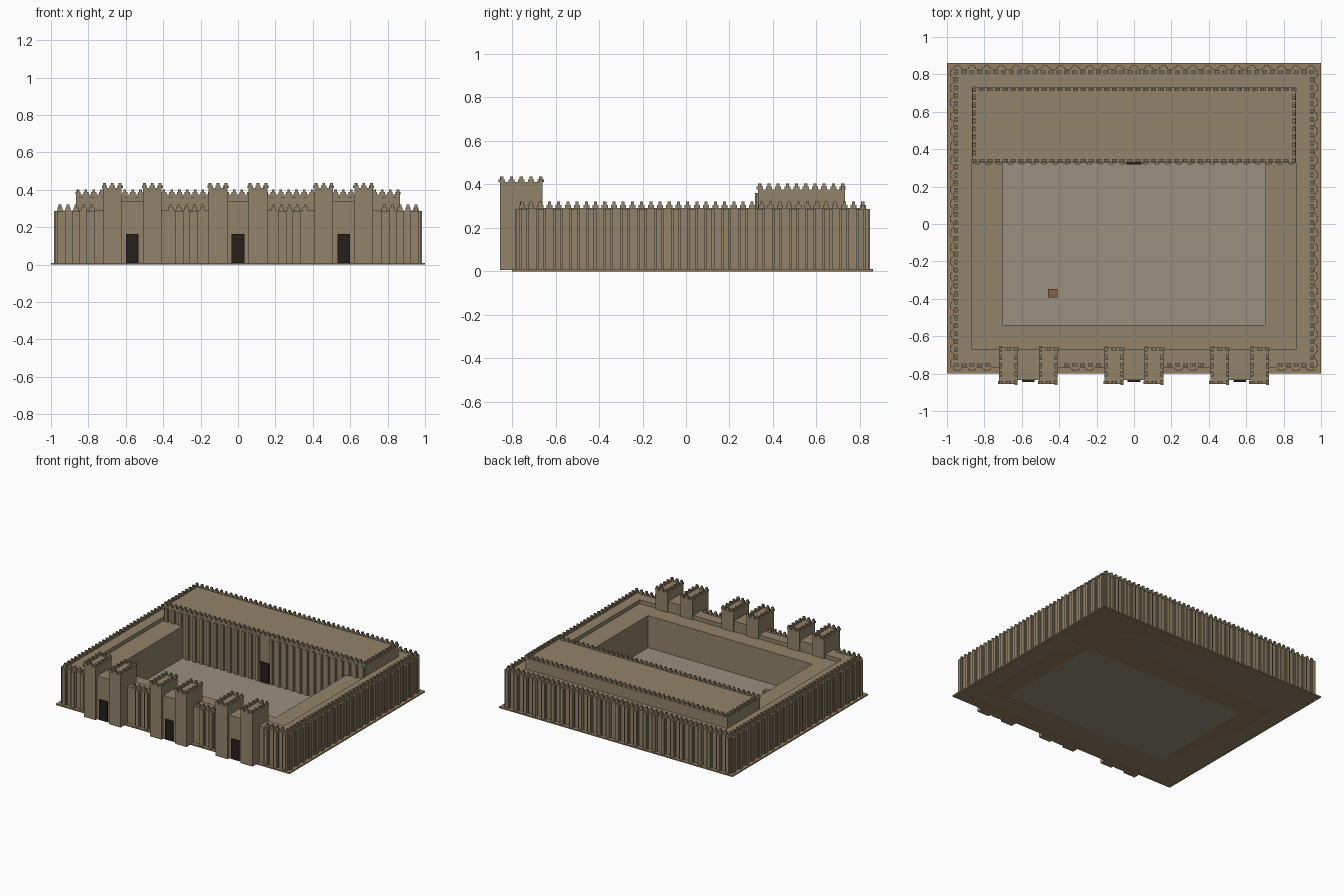
import bpy, bmesh
from mathutils import Matrix, Vector

if "Cube" in bpy.data.objects:
    bpy.data.objects.remove(bpy.data.objects["Cube"])


def mat(name, c):
    m = bpy.data.materials.new(name)
    m.diffuse_color = (*c, 1)
    m.use_nodes = True
    m.node_tree.nodes["Principled BSDF"].inputs["Base Color"].default_value = m.diffuse_color
    return m


BRICK = mat("mud_brick", (0.29, 0.23, 0.145))
EARTH = mat("earth", (0.30, 0.21, 0.12))
PAVING = mat("paving", (0.32, 0.28, 0.21))
DARK = mat("dark_door", (0.02, 0.014, 0.012))
ALTAR = mat("altar_brick", (0.23, 0.12, 0.06))


def build(name, boxes, material):
    """One object from boxes given as (x0, x1, y0, y1, z0, z1)."""
    bm = bmesh.new()
    for x0, x1, y0, y1, z0, z1 in boxes:
        m = Matrix.Translation(((x0 + x1) / 2, (y0 + y1) / 2, (z0 + z1) / 2))
        bmesh.ops.create_cube(bm, size=1, matrix=m @ Matrix.Diagonal((x1 - x0, y1 - y0, z1 - z0, 1)))
    me = bpy.data.meshes.new(name)
    bm.to_mesh(me)
    bm.free()
    me.materials.append(material)
    ob = bpy.data.objects.new(name, me)
    bpy.context.collection.objects.link(ob)
    return ob


def centred(x, y, sx, sy, z0, z1):
    return (x - sx / 2, x + sx / 2, y - sy / 2, y + sy / 2, z0, z1)


def row(a, b, pitch):
    """Evenly spaced points from a to b, both ends included."""
    a, b = Vector(a), Vector(b)
    n = max(1, round((b - a).length / pitch))
    return [a.lerp(b, i / n) for i in range(n + 1)]


def merlons(x0, x1, y0, y1, z, h, pitch=0.042, skip=lambda p: False):
    """Stepped battlements around a rectangle."""
    out = []
    for a, b in (((x0, y0), (x1, y0)), ((x1, y0), (x1, y1)),
                 ((x1, y1), (x0, y1)), ((x0, y1), (x0, y0))):
        along_x = a[1] == b[1]
        for p in row(a, b, pitch)[:-1]:
            if skip(p):
                continue
            for w, lo, hi in ((0.028, 0, 0.5), (0.014, 0.5, 1)):
                sx, sy = (w, 0.016) if along_x else (0.016, w)
                out.append(centred(p.x, p.y, sx, sy, z + lo * h, z + hi * h))
    return out


def buttresses(a, b, pitch, z0, z1, d1, d2, w1, w2, skip=lambda p: False):
    """Two-step pilasters along a wall line."""
    out = []
    along_x = a[1] == b[1]
    for p in row(a, b, pitch):
        if skip(p):
            continue
        for w, d in ((w1, d1), (w2, d2)):
            sx, sy = (w, 2 * d) if along_x else (2 * d, w)
            out.append(centred(p.x, p.y, sx, sy, z0, z1))
    return out


GATES = (-0.565, 0, 0.565)
WX, IX, CX = 0.967, 0.865, 0.703      # outer wall, inner wall, courtyard half widths
WY0, WY1 = -0.77, 0.83
IY0, IY1 = -0.67, 0.73
CY0, CY1 = -0.54, 0.33
ROOF, WALL, HALL = 0.26, 0.29, 0.375


def in_gate(p):
    return p.y < -0.7 and any(abs(p.x - g) < 0.18 for g in GATES)


# Ground plinth and paved court
build("plinth", [(-1, 1, -0.80, CY0, 0, 0.01), (-1, 1, CY1, 0.86, 0, 0.01),
                 (-1, -CX, CY0, CY1, 0, 0.01), (CX, 1, CY0, CY1, 0, 0.01)], EARTH)
build("courtyard_floor", [(-CX, CX, CY0, CY1, 0, 0.012)], PAVING)
build("court_altar", [centred(-0.435, -0.37, 0.05, 0.045, 0, 0.05)], ALTAR)

# Outer wall with pilasters and battlements
build("outer_wall", [(-WX, WX, WY0, IY0, 0, WALL), (-WX, WX, IY1, WY1, 0, WALL),
                     (-WX, -IX, IY0, IY1, 0, WALL), (IX, WX, IY0, IY1, 0, WALL)], BRICK)
ribs = []
for a, b in (((-0.945, WY0), (0.945, WY0)), ((-0.945, WY1), (0.945, WY1)),
             ((-WX, -0.745), (-WX, 0.805)), ((WX, -0.745), (WX, 0.805))):
    ribs += buttresses(a, b, 0.078, 0.005, 0.286, 0.009, 0.017, 0.045, 0.026, in_gate)
build("outer_wall_pilasters", ribs, BRICK)
build("outer_battlements", merlons(-0.951, 0.951, -0.755, 0.813, WALL, 0.032, skip=in_gate), BRICK)

# Wings around the court
build("court_wings", [(-IX, IX, IY0, CY0, 0, ROOF), (-IX, -CX, CY0, CY1, 0, ROOF),
                      (CX, IX, CY0, CY1, 0, ROOF)], BRICK)

# Tall hall at the back
build("rear_hall", [(-IX, IX, CY1, IY1, 0, HALL)], BRICK)
build("hall_pilasters", buttresses((-0.84, CY1), (0.84, CY1), 0.06, 0.005, 0.36, 0.007, 0.013,
                                   0.034, 0.02, lambda p: abs(p.x) < 0.05), BRICK)
build("hall_battlements", merlons(-0.855, 0.855, 0.339, 0.72, HALL, 0.028), BRICK)
build("hall_door", [(-0.04, 0.04, 0.318, 0.335, 0.01, 0.165)], DARK)

# Three gates, each a pair of towers with a recessed doorway between
towers, crowns, gates, doors = [], [], [], []
for g in GATES:
    for s in (-1, 1):
        x = g + s * 0.107
        towers.append((x - 0.05, x + 0.05, -0.855, -0.66, 0.005, 0.41))
        crowns += merlons(x - 0.042, x + 0.042, -0.847, -0.668, 0.41, 0.026)
    gates.append((g - 0.06, g + 0.06, -0.835, -0.67, 0.005, 0.34))
    doors.append((g - 0.034, g + 0.034, -0.845, -0.83, 0.01, 0.165))
build("gate_towers", towers, BRICK)
build("tower_battlements", crowns, BRICK)
build("gate_blocks", gates, BRICK)
build("gate_doors", doors, DARK)
